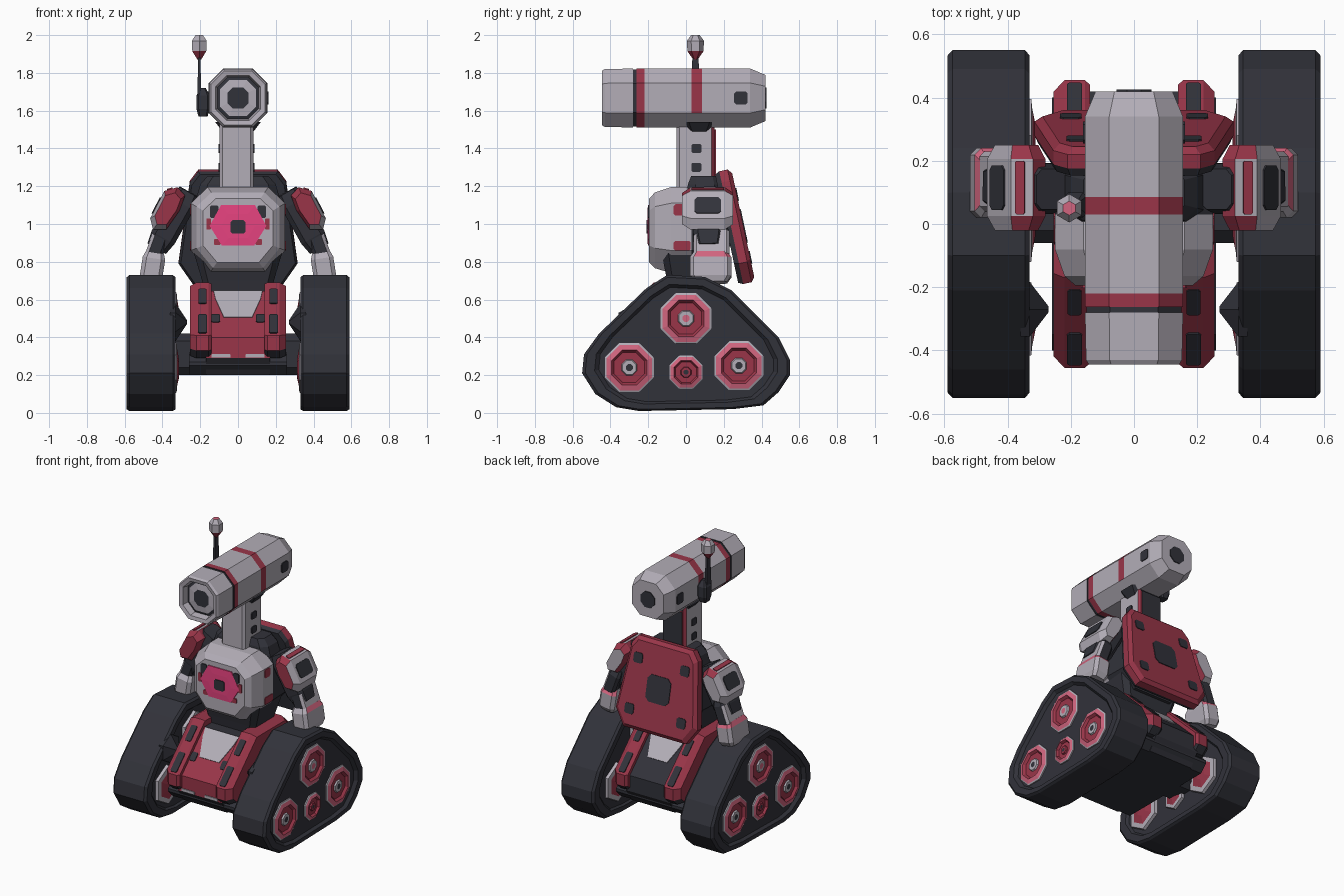
import bpy, bmesh, math
from mathutils import Vector, Matrix

if "Cube" in bpy.data.objects:
    bpy.data.objects.remove(bpy.data.objects["Cube"])

COLOURS = {"dark": (0.031, 0.032, 0.042), "light": (0.45, 0.42, 0.475), "red": (0.32, 0.036, 0.066),
           "pink": (1.0, 0.07, 0.27), "rose": (0.64, 0.13, 0.21)}
NAMES = {"dark": "charcoal", "light": "pale grey", "red": "deep red", "pink": "bright pink", "rose": "rose"}
MATS = {}
for key, c in COLOURS.items():
    MATS[key] = bpy.data.materials.new(NAMES[key])
    MATS[key].diffuse_color = (*c, 1)
KEYS = list(COLOURS)


def finish(name, bm, mirror=False, rule=None):
    bmesh.ops.recalc_face_normals(bm, faces=bm.faces)
    if rule:
        for f in bm.faces:
            key = rule(f.normal, f.calc_center_median())
            if key:
                f.material_index = KEYS.index(key)
    me = bpy.data.meshes.new(name)
    bm.to_mesh(me)
    bm.free()
    for k in KEYS:
        me.materials.append(MATS[k])
    ob = bpy.data.objects.new(name, me)
    bpy.context.collection.objects.link(ob)
    if mirror:
        ob.modifiers.new("Mirror", "MIRROR").use_mirror_merge = False
    return ob


def loft(name, outline, sections, mats, axis="Z", centre=(0, 0), mirror=False, rule=None, mat=None):
    """Stack scaled copies of an outline along an axis: sections = (position, scale)."""
    bm = bmesh.new()
    rings = []
    for pos, s in sections:
        ring = []
        for u, v in outline:
            a, b = centre[0] + u * s, centre[1] + v * s
            p = Vector({"X": (pos, a, b), "Y": (a, pos, b), "Z": (a, b, pos)}[axis])
            ring.append(bm.verts.new(mat @ p if mat else p))
        rings.append(ring)
    if isinstance(mats, str):
        mats = [mats] * (len(sections) + 1)
    n = len(outline)
    bm.faces.new(rings[0]).material_index = KEYS.index(mats[0])
    for i in range(len(rings) - 1):
        for j in range(n):
            k = (j + 1) % n
            f = bm.faces.new((rings[i][j], rings[i][k], rings[i + 1][k], rings[i + 1][j]))
            f.material_index = KEYS.index(mats[i + 1])
    bm.faces.new(rings[-1]).material_index = KEYS.index(mats[-1])
    return finish(name, bm, mirror, rule)


def ngon(n, r, turn=0.5):
    return [(r * math.cos(2 * math.pi * (i + turn) / n), r * math.sin(2 * math.pi * (i + turn) / n)) for i in range(n)]


def rect(w, h, c=0.0):
    """Chamfered rectangle from half sizes."""
    if not c:
        return [(w, h), (-w, h), (-w, -h), (w, -h)]
    return [(w, h - c), (w - c, h), (c - w, h), (-w, h - c), (-w, c - h), (c - w, -h), (w - c, -h), (w, c - h)]


def shift(pts, du, dv):
    return [(u - du, v - dv) for u, v in pts]


def frame(origin, normal):
    """Local z along normal, local y as upward as possible."""
    return Matrix.Translation(origin) @ Vector(normal).to_track_quat("Z", "Y").to_matrix().to_4x4()


def plate(name, at, normal, w, h, mat, mirror=False, c=0.3, shape=None):
    loft(name, shape or rect(w, h, c * min(w, h)), [(-0.002, 1), (0.006, 1)], mat, mirror=mirror, mat=frame(at, normal))


def limb(name, a, b, w, h, mat, ends=0.8, **kw):
    """Chamfered bar from a to b, w across and h front to back."""
    a, b = Vector(a), Vector(b)
    L, z = (b - a).length, (b - a).normalized()
    x = Vector((0, 1, 0)).cross(z).normalized()
    m = Matrix.Translation(a) @ Matrix((x, z.cross(x), z)).transposed().to_4x4()
    loft(name, rect(w, h, 0.35 * min(w, h)), [(0, ends), (L * 0.2, 1), (L * 0.8, 1), (L, ends)], mat,
         mat=m, mirror=True, **kw)


# Crawler tracks: rounded triangles with a slightly recessed outer face
track = [(-0.10, 0.73), (-0.21, 0.66), (-0.46, 0.42), (-0.54, 0.31), (-0.55, 0.21), (-0.48, 0.10), (-0.37, 0.03),
         (-0.25, 0.01), (0.25, 0.02), (0.41, 0.04), (0.49, 0.11), (0.55, 0.20), (0.55, 0.28), (0.49, 0.40),
         (0.24, 0.65), (0.10, 0.72)]
loft("track", shift(track, 0, 0.32), [(0.345, 0.84), (0.33, 0.87), (0.33, 0.97), (0.345, 1), (0.575, 1),
     (0.59, 0.97), (0.59, 0.88), (0.57, 0.84)], "dark", "X", (0, 0.32), mirror=True)

# Wheels: outer dished hubs and inner caps
for i, (y, z, r) in enumerate([(-0.30, 0.24, 0.14), (0, 0.50, 0.145), (0.28, 0.25, 0.14), (0, 0.215, 0.095)]):
    mid = "red" if i == 3 else "light"
    loft(f"wheel_hub_{i}", ngon(8, r), [(0.55, 1), (0.578, 1), (0.582, 0.93), (0.590, 0.72), (0.574, 0.62),
         (0.574, 0.32), (0.584, 0.28), (0.584, 0.14)],
         ["light", "light", "light", "rose", "red", "red", mid, mid, "rose" if i == 1 else "dark"],
         "X", (y, z), mirror=True)
    loft(f"wheel_inner_cap_{i}", ngon(6, r), [(0.36, 1), (0.325, 0.95), (0.322, 0.7), (0.312, 0.3)],
         ["light", "light", "light", "red", "red"], "X", (y, z), mirror=True)
loft("drive_cone", ngon(6, 0.10), [(0.36, 1), (0.33, 1), (0.27, 0.1)], "dark", "X", (-0.27, 0.48), mirror=True)

# Chassis body, axle block and side rails; the slopes stay inside the track outline
body = [(-0.36, 0.20), (-0.42, 0.29), (-0.42, 0.40), (-0.17, 0.645), (0.17, 0.645), (0.42, 0.40), (0.42, 0.29), (0.36, 0.20)]
loft("chassis", body, [(-0.17, 1), (0.17, 1)], "dark", "X",
     rule=lambda n, c: "red" if n.y < -0.3 and n.z > -0.2 else "dark")
loft("axle_block", rect(0.12, 0.11, 0.04), [(-0.35, 1), (0.35, 1)], "dark", "X", (0.06, 0.31))
loft("belly", rect(0.40, 0.06, 0.05), [(-0.26, 1), (0.26, 1)], "dark", "X", (0, 0.26))
rail = [(-0.41, 0.29), (-0.455, 0.33), (-0.455, 0.41), (-0.17, 0.69), (0.17, 0.69), (0.455, 0.41), (0.455, 0.33), (0.41, 0.29)]
loft("side_rail", shift(rail, 0, 0.46), [(0.14, 0.97), (0.155, 1), (0.22, 1), (0.255, 0.92)], "red", "X", (0, 0.46),
     mirror=True, rule=lambda n, c: "dark" if n.z < -0.5 else None)
for s, end in ((-1, "front"), (1, "back")):
    slope = (0, s * 0.28, 0.285)
    plate(f"{end}_rail_slot_low", (0.188, s * 0.394, 0.47), slope, 0.024, 0.07, "dark", True)
    plate(f"{end}_rail_slot_high", (0.188, s * 0.246, 0.615), slope, 0.022, 0.055, "dark", True)
    plate(f"{end}_slope_plate", (0, s * 0.235, 0.581), (0, s * 0.245, 0.25), 0, 0, "light",
          shape=[(0.13, 0.09), (-0.13, 0.09), (-0.12, 0.03), (-0.075, -0.11), (0.075, -0.11), (0.12, 0.03)])
plate("front_panel_seam", (0.118, -0.319, 0.499), (0, -0.245, 0.25), 0.022, 0.03, "dark", True)
plate("front_panel_strip", (0.09, -0.42, 0.302), (0, -1, 0), 0.05, 0.010, "light", True)

# Waist
loft("waist", rect(0.19, 0.13, 0.03), [(0.58, 0.85), (0.70, 1.0), (0.86, 1.25)], "dark", "Z", (0, 0.03))

# Torso: faceted pale front shell with dark rear
torso = [(0.16, 1.195), (-0.16, 1.195), (-0.25, 1.11), (-0.25, 0.86), (-0.15, 0.74), (0.15, 0.74), (0.25, 0.86), (0.25, 1.11)]
loft("torso", shift(torso, 0, 0.96), [(-0.195, 0.74), (-0.165, 0.88), (-0.08, 1), (0.03, 1), (0.19, 0.98)],
     ["light", "light", "light", "light", "dark", "dark"], "Y", (0, 0.96))
loft("collar", rect(0.20, 0.09, 0.04), [(1.14, 1.1), (1.21, 1), (1.255, 0.8)], "dark", "Z", (0, 0.10))
chest = [(0.15, 0.99), (0.09, 1.10), (-0.09, 1.10), (-0.15, 0.99), (-0.085, 0.885), (0.085, 0.885)]
loft("chest_lamp", shift(chest, 0, 0.985), [(-0.17, 1), (-0.202, 1), (-0.204, 0.6)], "pink", "Y", (0, 0.985))
plate("chest_lamp_core", (0, -0.204, 0.985), (0, -1, 0), 0.04, 0.035, "dark")
plate("chest_badge", (0, -0.177, 1.131), (0, -0.9, 0.5), 0.085, 0.022, "pink")
plate("chest_corner_vent", (0.125, -0.196, 1.065), (0, -1, 0), 0.022, 0.034, "dark", True)
plate("chest_low_vent", (0.11, -0.196, 0.905), (0, -1, 0), 0.018, 0.016, "red", True)
plate("chest_side_tab", (0.155, -0.196, 1.0), (0, -1, 0), 0.012, 0.03, "red", True)
plate("torso_low_trim", (0.248, -0.02, 0.885), (1, 0, 0), 0.045, 0.025, "red", True)
plate("torso_high_trim", (0.248, -0.035, 1.075), (1, 0, 0), 0.03, 0.03, "red", True)

# Backpack: tilted slab, dark on the inside
tilt = Matrix.Translation((0, 0.26, 0.98)) @ Matrix.Rotation(math.radians(12), 4, "X")
pack = [(0.21, 0.31), (-0.21, 0.31), (-0.255, 0.25), (-0.315, -0.19), (-0.24, -0.30), (0.24, -0.30), (0.315, -0.19), (0.255, 0.25)]
loft("backpack", pack, [(-0.045, 0.96), (-0.02, 1), (0.025, 1), (0.045, 0.92)],
     ["dark", "dark", "red", "red", "red"], "Y", mat=tilt)
for i, (x, z, w) in enumerate([(0, 0, 0.09), (0.18, 0.17, 0.034), (-0.18, 0.17, 0.034), (0.2, -0.17, 0.034), (-0.2, -0.17, 0.034)]):
    loft(f"backpack_panel_{i}", rect(w, w, w * 0.3), [(0.043, 1), (0.05, 1)], "dark", "Y", (x, z), mat=tilt)
loft("backpack_mount", rect(0.15, 0.12), [(0.15, 1), (0.24, 1)], "dark", "Y", (0, 1.0))

# Arms
limb("upper_arm", (0.26, 0.11, 1.17), (0.43, 0.12, 0.87), 0.07, 0.08, "dark")
pad = [(0.28, 1.15), (0.32, 1.195), (0.39, 1.175), (0.465, 1.03), (0.45, 0.97), (0.38, 0.97), (0.31, 1.07)]
loft("shoulder_pad", shift(pad, 0.37, 1.08), [(-0.02, 0.74), (0.025, 1), (0.205, 1), (0.25, 0.74)],
     ["red", "light", "light", "light", "light"], "Y", (0.37, 1.08), mirror=True,
     rule=lambda n, c: "red" if n.x < -0.3 or (abs(n.y) > 0.2 and abs(n.y) < 0.9 and n.z > 0.6) else None)
plate("shoulder_window", (0.43, 0.115, 1.097), (0.145, 0, 0.075), 0.07, 0.048, "dark", True)
plate("shoulder_stripe", (0.36, 0.115, 1.184), (0.02, 0, 0.07), 0.085, 0.015, "red", True)
limb("forearm", (0.39, 0.135, 0.99), (0.46, 0.135, 0.80), 0.045, 0.095, "dark",
     rule=lambda n, c: "light" if n.x > 0.6 else "dark")
limb("hand", (0.44, 0.13, 0.85), (0.465, 0.13, 0.69), 0.06, 0.11, "light", 0.8,
     rule=lambda n, c: "rose" if n.z > 0.4 and n.y > -0.1 and n.z < 0.9 else None)

# Neck
loft("neck", rect(0.09, 0.10, 0.015), [(1.17, 1.0), (1.54, 1.0)], "light", "Z", (-0.008, 0.05),
     rule=lambda n, c: "dark" if n.y > 0.9 else ("red" if n.y > 0.4 else "light"))
loft("neck_spine", rect(0.075, 0.02), [(1.22, 1), (1.50, 1)], "red", "Z", (-0.008, 0.14),
     rule=lambda n, c: "dark" if n.y > 0.9 else None)
for s, side in ((1, "right"), (-1, "left")):
    for i, z in enumerate((1.30, 1.40)):
        plate(f"neck_port_{side}_{i}", (-0.008 + s * 0.09, 0.055, z), (s, 0, 0), 0.027, 0.024, "dark")
loft("neck_joint", rect(0.11, 0.08, 0.03), [(1.49, 0.75), (1.54, 1.1)], "dark", "Z", (0, 0.07))

# Head: long chamfered tube with recessed lens and red bands
loft("head", rect(0.152, 0.153, 0.075), [(-0.405, 0.36), (-0.40, 0.62), (-0.395, 0.72), (-0.44, 0.78), (-0.445, 0.94),
     (-0.43, 1.0), (-0.28, 1.02), (-0.28, 0.99), (-0.262, 0.99), (-0.262, 1.02), (-0.22, 1.02), (0.03, 1.02),
     (0.085, 1.02), (0.34, 1.02), (0.42, 0.80)],
     ["dark", "light", "dark", "light", "light", "light", "light", "dark", "dark", "dark", "red", "light", "red",
      "light", "light", "light"], "Y", (0, 1.667),
     rule=lambda n, c: "light" if n.z < -0.3 and 0.03 < c.y < 0.085 else None)
plate("head_side_port", (0.155, 0.29, 1.667), (1, 0, 0), 0.035, 0.035, "dark", True)
plate("head_rear_port", (0, 0.42, 1.667), (0, 1, 0), 0.055, 0.055, "dark", c=0.6)

# Antenna on the left of the head
loft("antenna_base", rect(0.035, 0.04, 0.012), [(1.57, 0.7), (1.61, 1), (1.68, 1), (1.72, 0.4)], "dark", "Z", (-0.185, 0.06))
loft("antenna_rod", rect(0.008, 0.02), [(1.68, 1.2), (1.89, 0.8)], "dark", "Z", (-0.205, 0.05))
loft("antenna_tip", ngon(6, 0.045), [(1.87, 0.25), (1.915, 0.95), (1.97, 1), (2.0, 0.5)],
     ["red", "red", "light", "light", "rose"], "Z", (-0.205, 0.05))

for m in bpy.data.materials:
    if m.users and not m.is_grease_pencil:
        m.use_nodes = True
        m.node_tree.nodes["Principled BSDF"].inputs["Base Color"].default_value = m.diffuse_color
